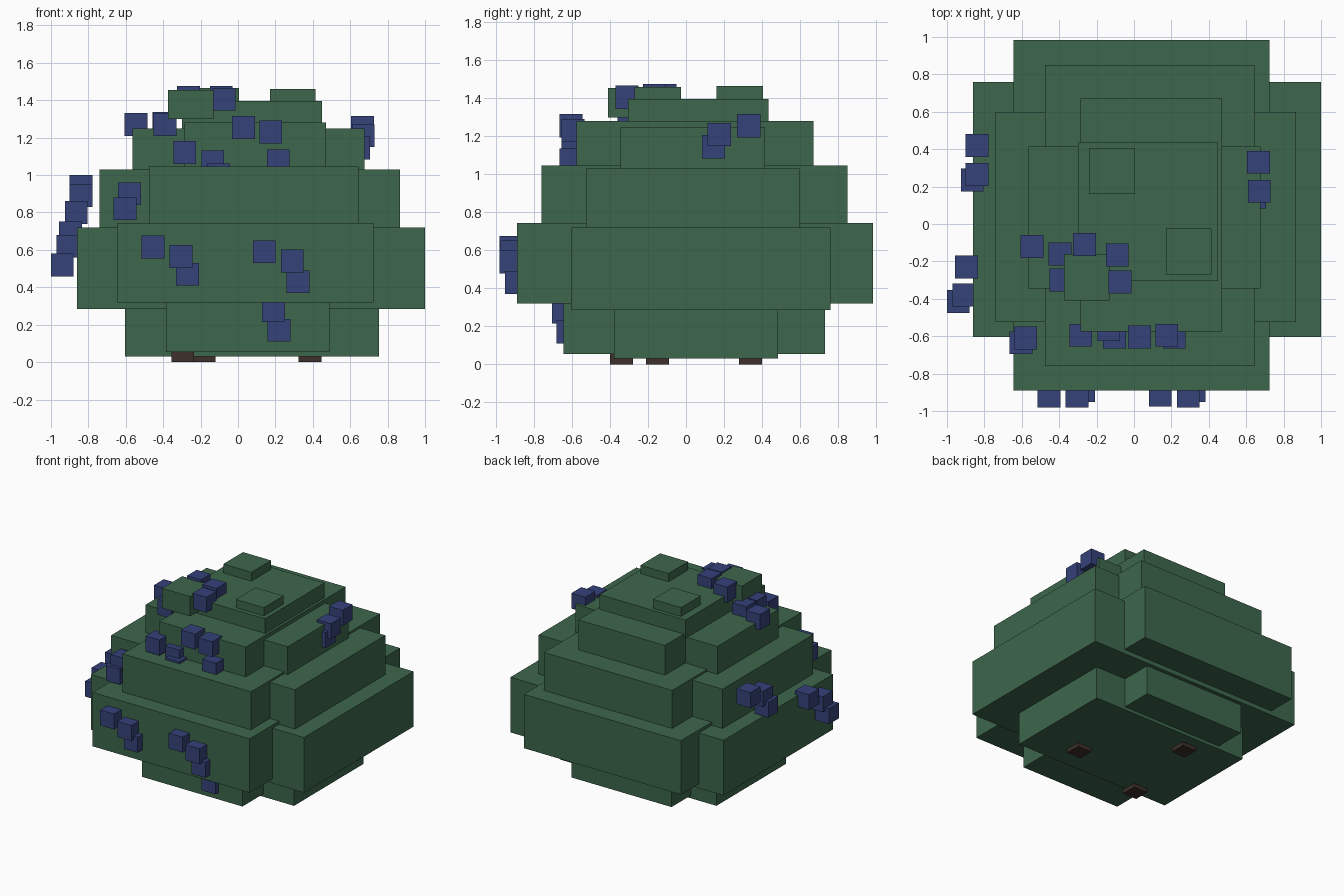
import bpy
import bmesh
from mathutils import Matrix, Vector


def material(name, rgb):
    m = bpy.data.materials.new(name)
    m.diffuse_color = (*rgb, 1.0)
    return m


GREEN = material("leaf green", (0.047, 0.135, 0.072))
BLUE = material("berry blue", (0.036, 0.054, 0.195))
BROWN = material("stem brown", (0.047, 0.03, 0.024))


def boxes(name, mat, items):
    """One object made of boxes, each given as (centre, size)."""
    bm = bmesh.new()
    for centre, size in items:
        mtx = Matrix.Translation(centre) @ Matrix.Diagonal((*size, 1.0))
        bmesh.ops.create_cube(bm, size=1.0, matrix=mtx)
    mesh = bpy.data.meshes.new(name)
    bm.to_mesh(mesh)
    bm.free()
    mesh.materials.append(mat)
    obj = bpy.data.objects.new(name, mesh)
    bpy.context.collection.objects.link(obj)
    return obj


def slab(name, x0, x1, y0, y1, z0, z1):
    lo, hi = Vector((x0, y0, z0)), Vector((x1, y1, z1))
    return boxes(name, GREEN, [((lo + hi) / 2, hi - lo)])


# Foliage tiers: each is a wide slab crossed by a deep slab
slab("base_wide", -0.605, 0.755, -0.38, 0.485, 0.03, 0.29)
slab("base_deep", -0.385, 0.49, -0.645, 0.73, 0.055, 0.32)
slab("lower_wide", -0.86, 1.0, -0.605, 0.76, 0.285, 0.72)
slab("lower_deep", -0.645, 0.725, -0.89, 0.985, 0.32, 0.745)
slab("middle_wide", -0.74, 0.865, -0.525, 0.60, 0.72, 1.03)
slab("middle_deep", -0.475, 0.645, -0.76, 0.85, 0.74, 1.045)
slab("upper_wide", -0.565, 0.675, -0.345, 0.415, 1.03, 1.25)
slab("upper_deep", -0.285, 0.47, -0.575, 0.67, 1.04, 1.28)
slab("crown", -0.30, 0.45, -0.305, 0.435, 1.25, 1.395)

# Small leaf tufts on the crown
slab("back_tuft", -0.24, 0.005, 0.16, 0.405, 1.39, 1.465)
slab("right_tuft", 0.17, 0.415, -0.27, -0.025, 1.39, 1.46)
slab("front_tuft", -0.375, -0.13, -0.41, -0.16, 1.30, 1.455)

# Stem stubs underneath
boxes("stems", BROWN, [((x, y, 0.035), (0.122, 0.122, 0.07))
                       for x, y in ((0.385, -0.15), (-0.18, 0.34), (-0.295, -0.34))])

# Berry clusters
CLUSTERS = {
    "front_left_berries": [(-0.455, -0.92, 0.615), (-0.305, -0.92, 0.565), (-0.27, -0.89, 0.47)],
    "front_right_berries": [(0.14, -0.915, 0.59), (0.29, -0.92, 0.54), (0.32, -0.89, 0.43)],
    "base_berries": [(0.19, -0.645, 0.275), (0.22, -0.62, 0.17)],
    "middle_berries": [(-0.58, -0.61, 0.90), (-0.605, -0.635, 0.82)],
    "upper_left_berries": [(-0.285, -0.595, 1.12), (-0.135, -0.565, 1.07), (-0.105, -0.605, 1.0)],
    "upper_right_berries": [(0.03, -0.605, 1.255), (0.175, -0.595, 1.23), (0.215, -0.605, 1.075)],
    "crown_berries": [(-0.545, -0.12, 1.27), (-0.395, -0.16, 1.275), (-0.39, -0.30, 1.27),
                      (-0.265, -0.11, 1.415), (-0.09, -0.165, 1.415), (-0.075, -0.31, 1.405)],
    "right_berries": [(0.665, 0.33, 1.255), (0.67, 0.175, 1.21), (0.645, 0.145, 1.145)],
    "left_back_berries": [(-0.84, 0.42, 0.94), (-0.84, 0.265, 0.89), (-0.865, 0.235, 0.80)],
    "left_front_berries": [(-0.895, -0.23, 0.69), (-0.91, -0.38, 0.62), (-0.94, -0.415, 0.52)],
}
for name, centres in CLUSTERS.items():
    boxes(name, BLUE, [(c, (0.122, 0.122, 0.122)) for c in centres])
